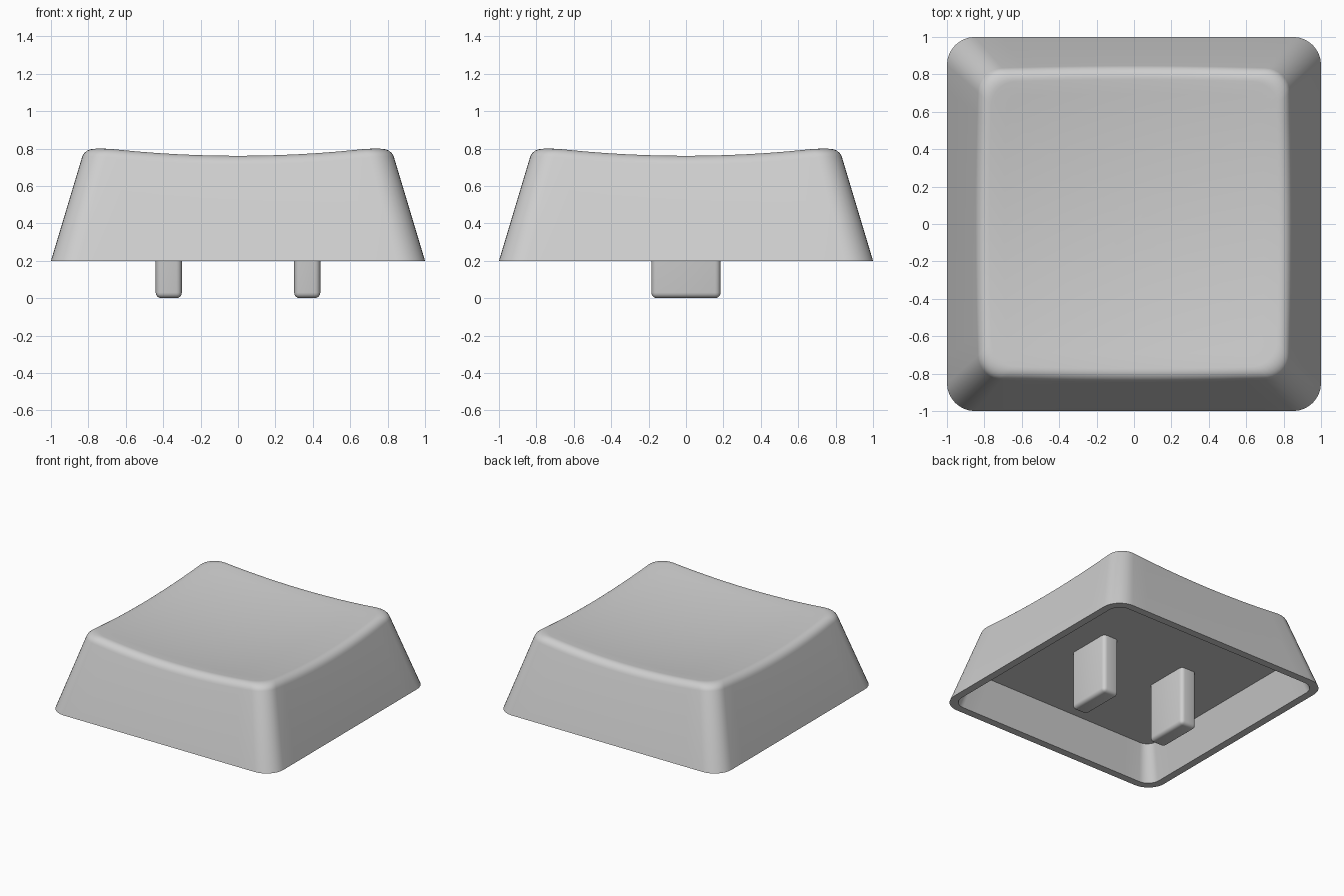
import bpy, bmesh, math

if "Cube" in bpy.data.objects:
    bpy.data.objects.remove(bpy.data.objects["Cube"])

TILT = math.atan(0.3)      # side wall lean
FILLET = 0.08              # rounding between walls and dish
BASE, CEILING = 0.2, 0.47  # rim height and inner ceiling height

grey = bpy.data.materials.new("light grey plastic")
grey.diffuse_color = (0.62, 0.62, 0.62, 1)
grey.use_nodes = True
grey.node_tree.nodes["Principled BSDF"].inputs["Base Color"].default_value = grey.diffuse_color


def finish(name, bm):
    bmesh.ops.recalc_face_normals(bm, faces=bm.faces)
    mesh = bpy.data.meshes.new(name)
    bm.to_mesh(mesh)
    bm.free()
    mesh.materials.append(grey)
    obj = bpy.data.objects.new(name, mesh)
    bpy.context.collection.objects.link(obj)
    bpy.ops.object.select_all(action='DESELECT')
    obj.select_set(True)
    bpy.context.view_layer.objects.active = obj
    bpy.ops.object.shade_smooth_by_angle(angle=math.radians(35))
    return obj


def wall(z):
    return 1 - 0.3 * (z - BASE)


def dish(x, y):
    return 0.711 + 0.083 * (x * x + y * y)


# Rounded square outline: corner-centre factors and outward direction per point
SIDE, CORNER = 12, 8
outline = []
for q in range(4):
    c, s = round(math.cos(q * math.pi / 2)), round(math.sin(q * math.pi / 2))
    steps = [(1, -1 + 2 * i / SIDE, 0) for i in range(SIDE)]
    steps += [(1, 1, i / CORNER * math.pi / 2) for i in range(CORNER)]
    for u, v, a in steps:
        n, m = math.cos(a), math.sin(a)
        outline.append((c * u - s * v, s * u + c * v, c * n - s * m, s * n + c * m))


def place(p, half, radius):
    k = half - radius
    return p[0] * k + p[2] * radius, p[1] * k + p[3] * radius


def flat_loop(half, radius, z):
    return [(*place(p, half, radius), z) for p in outline]


def fillet_loop(a):
    pts = []
    for p in outline:
        half = 0.8
        for _ in range(8):
            x, y = place(p, half, 0.13)
            zc = dish(x, y) - FILLET
            half = wall(zc) - FILLET / math.cos(TILT) + FILLET * math.cos(a)
        pts.append((*place(p, half, 0.13), zc + FILLET * math.sin(a)))
    return pts


# Keycap shell: ceiling, inner wall, rim, outer wall, rounded edge, dished top
inner_half = 0.94
loops = [flat_loop(inner_half - 0.3 * (CEILING - BASE), 0.08, CEILING),
         flat_loop(inner_half, 0.1, BASE),
         flat_loop(1, 0.15, BASE)]
ARC = 7
loops += [fillet_loop(TILT + (math.pi / 2 - TILT) * i / ARC) for i in range(ARC + 1)]
edge = loops[-1]
for i in range(9, 0, -1):
    f = i / 10
    loops.append([(x * f, y * f, dish(x * f, y * f)) for x, y, z in edge])

bm = bmesh.new()
rings = [[bm.verts.new(co) for co in loop] for loop in loops]
count = len(outline)
for low, high in zip(rings, rings[1:]):
    for i in range(count):
        j = (i + 1) % count
        bm.faces.new((low[i], low[j], high[j], high[i]))
bm.faces.new(rings[0])
centre = bm.verts.new((0, 0, dish(0, 0)))
for i in range(count):
    bm.faces.new((rings[-1][i], rings[-1][(i + 1) % count], centre))
finish("keycap_shell", bm)

# Two mounting prongs, rounded on their upright and lower edges
for side, label in ((-1, "left"), (1, "right")):
    bm = bmesh.new()
    bmesh.ops.create_cube(bm, size=1)
    top = CEILING + 0.02
    for v in bm.verts:
        v.co = (side * 0.37 + v.co.x * 0.14, v.co.y * 0.37, (v.co.z + 0.5) * top)
    edges = [e for e in bm.edges if min(v.co.z for v in e.verts) < 0.01]
    bmesh.ops.bevel(bm, geom=edges, offset=0.03, segments=4, profile=0.5, affect='EDGES')
    finish(label + "_prong", bm)
